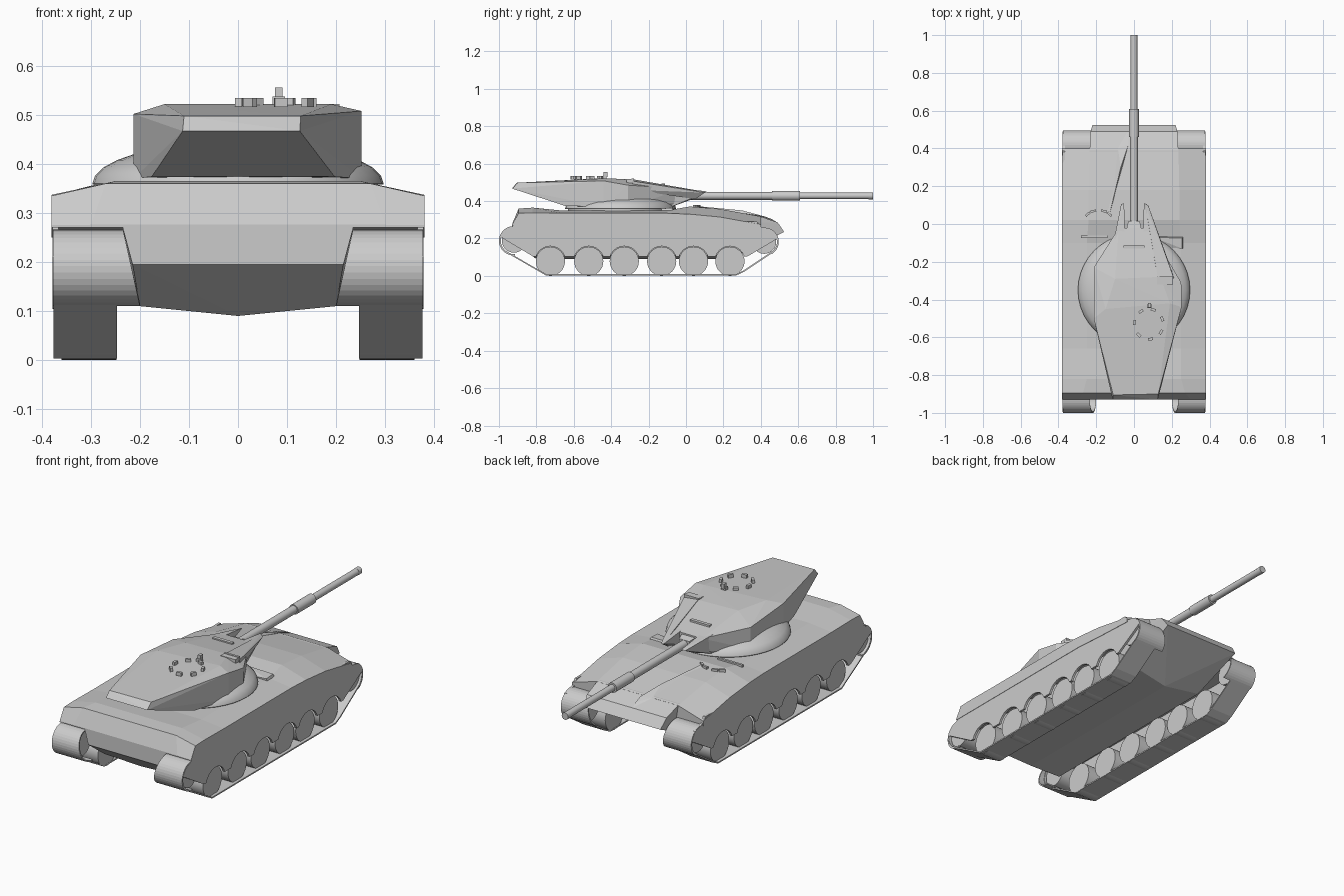
import bpy, bmesh, math
from mathutils import Matrix, Vector

if "Cube" in bpy.data.objects:
    bpy.data.objects.remove(bpy.data.objects["Cube"])


def finish(bm, name):
    bmesh.ops.recalc_face_normals(bm, faces=bm.faces)
    me = bpy.data.meshes.new(name)
    bm.to_mesh(me)
    bm.free()
    ob = bpy.data.objects.new(name, me)
    bpy.context.collection.objects.link(ob)
    return ob


def hull(name, pts, both=False):
    """Faceted block from the convex hull of points; both adds x-mirrored points."""
    bm = bmesh.new()
    pts = list(pts) + ([(-x, y, z) for x, y, z in pts if x] if both else [])
    for p in pts:
        bm.verts.new(p)
    bmesh.ops.convex_hull(bm, input=bm.verts)
    loose = [v for v in bm.verts if not v.link_faces]
    bmesh.ops.delete(bm, geom=loose, context='VERTS')
    return finish(bm, name)


def box(name, loc, size, rot=0):
    bm = bmesh.new()
    m = Matrix.Translation(loc) @ Matrix.Rotation(rot, 4, 'Z') @ Matrix.Diagonal((*size, 1))
    bmesh.ops.create_cube(bm, size=1, matrix=m)
    return finish(bm, name)


def smooth(ob):
    bpy.ops.object.select_all(action='DESELECT')
    ob.select_set(True)
    bpy.context.view_layer.objects.active = ob
    bpy.ops.object.shade_smooth_by_angle(angle=math.radians(30))


def cylinder(name, loc, r, depth, axis, sides=32):
    bm = bmesh.new()
    rot = Vector((0, 0, 1)).rotation_difference(Vector(axis)).to_matrix().to_4x4()
    bmesh.ops.create_cone(bm, cap_ends=True, segments=sides, radius1=r, radius2=r,
                          depth=depth, matrix=Matrix.Translation(loc) @ rot)
    ob = finish(bm, name)
    smooth(ob)
    return ob


def plate(name, prof, x0, x1):
    """Extrude a y-z outline from x0 to x1."""
    bm = bmesh.new()
    f = bm.faces.new([bm.verts.new((x0, y, z)) for y, z in prof])
    r = bmesh.ops.extrude_face_region(bm, geom=[f])
    vs = [v for v in r['geom'] if isinstance(v, bmesh.types.BMVert)]
    bmesh.ops.translate(bm, verts=vs, vec=(x1 - x0, 0, 0))
    return finish(bm, name)


def band(name, path, s, inner, outer, closed):
    """Thin strip along a y-z path; inner gives the inner x for a height."""
    bm = bmesh.new()
    rows = [(bm.verts.new((s * inner(z), y, z)), bm.verts.new((s * outer, y, z))) for y, z in path]
    for a, b in zip(rows, rows[1:] + (rows[:1] if closed else [])):
        bm.faces.new((a[0], a[1], b[1], b[0]))
    ob = finish(bm, name)
    ob.modifiers.new("thickness", 'SOLIDIFY').thickness = .007
    return ob


def arc(cy, cz, r, a0, a1, n):
    angs = [math.radians(a0 + (a1 - a0) * i / n) for i in range(n + 1)]
    return [(cy + r * math.cos(a), cz + r * math.sin(a)) for a in angs]


# Lower hull with shallow V belly, sloped nose and tail
hull("lower_hull", [(.235, -.915, .30), (.235, -.93, .27), (.215, -.93, .195), (.2, -.82, .11),
                    (0, -.8, .09), (0, .24, .09), (.2, .26, .11), (.22, .525, .235),
                    (.23, .49, .286), (.235, .39, .321)], True)

# Upper deck lofted from cross-sections: y, bottom z, edge z, inner x, inner z
sections = [(-.93, .27, .275, .3, .276), (-.895, .27, .335, .27, .36), (-.82, .27, .337, .25, .365),
            (-.66, .27, .335, .25, .349), (-.1, .27, .335, .25, .35), (.02, .27, .33, .24, .371),
            (.18, .26, .315, .24, .358), (.4, .25, .275, .235, .318)]
bm = bmesh.new()
rings = []
for y, zb, ze, xi, zi in sections:
    ring = [(-.38, zb), (-.38, ze), (-xi, zi), (xi, zi), (.38, ze), (.38, zb)]
    rings.append([bm.verts.new((x, y, z)) for x, z in ring])
for a, b in zip(rings, rings[1:]):
    for i in range(6):
        j = (i + 1) % 6
        bm.faces.new((a[i], a[j], b[j], b[i]))
bm.faces.new(rings[0])
bm.faces.new(rings[-1])
finish(bm, "upper_deck")

# Running gear: scalloped skirts, tracks, wheels and curved end guards
wheel_y = [-.725, -.52, -.33, -.13, .04, .235]
skirt = [(-.92, .29), (-.925, .266), (-.97, .245), (-.994, .21), (-.82, .105)]
for y in wheel_y:
    skirt += arc(y, .078, .081, 161, 19, 10)
skirt += [(.33, .105), (.49, .2), (.465, .245), (.4, .262), (.38, .29)]
belt = arc(-.922, .188, .075, 90, 232, 14) + [(-.75, .003), (.27, .003), (.31, .022)] \
    + arc(.42, .182, .073, -48, 90, 14)
for side, s in (("left", -1), ("right", 1)):
    plate(side + "_skirt", skirt, s * .366, s * .378)
    band(side + "_track", belt, s, lambda z: .247, .376, True)
    slant = lambda z: .2 + (z - .11) * .22
    band(side + "_rear_guard", arc(-.922, .188, .078, 80, 275, 20), s, slant, .377, False)
    band(side + "_front_guard", arc(.42, .182, .076, 110, -60, 18), s, slant, .377, False)
    for i, y in enumerate(wheel_y):
        cylinder(f"{side}_road_wheel_{i + 1}", (s * .304, y, .078), .078, .112, (1, 0, 0))
    cylinder(side + "_rear_drum", (s * .309, -.92, .188), .064, .112, (1, 0, 0))
    cylinder(side + "_front_drum", (s * .309, .418, .182), .064, .112, (1, 0, 0))

# Turret ring and flattened dome
cylinder("turret_ring", (0, -.36, .348), .27, .04, (0, 0, 1), 40)
bm = bmesh.new()
bmesh.ops.create_uvsphere(bm, u_segments=40, v_segments=16, radius=1,
                          matrix=Matrix.Translation((0, -.35, .36)) @ Matrix.Diagonal((.297, .297, .086, 1)))
bmesh.ops.bisect_plane(bm, geom=bm.verts[:] + bm.edges[:] + bm.faces[:], plane_co=(0, 0, .358),
                       plane_no=(0, 0, -1), clear_outer=True)
bmesh.ops.holes_fill(bm, edges=bm.edges)
smooth(finish(bm, "turret_dome"))

# Asymmetric faceted turret body
hull("turret_body", [(-.11, -.905, .498), (.128, -.9, .498), (-.113, -.93, .467), (.126, -.93, .467),
                     (-.176, -.645, .374), (.197, -.645, .374), (-.213, -.5, .502), (.252, -.44, .508),
                     (-.213, -.5, .37), (.252, -.44, .37),
                     (-.15, -.45, .522), (.19, -.42, .522), (-.1, -.29, .515), (.14, -.28, .514),
                     (-.213, -.23, .48), (.25, -.31, .485), (-.213, -.23, .366), (.248, -.31, .366),
                     (.2, -.24, .366), (-.1, -.09, .362), (.1, -.09, .362),
                     (-.08, -.02, .466), (.08, -.02, .466), (-.07, -.02, .395), (.07, -.02, .395)])

# Pointed cheeks beside the gun
for side, s in (("left", -1), ("right", 1)):
    hull(side + "_gun_cheek", [(s * x, y, z) for x, y, z in
         [(.052, .11, .452), (.068, .105, .446), (.05, -.06, .472), (.05, -.06, .385),
          (.105, -.08, .474), (.1, -.09, .365), (.066, .04, .412)]])
hull("right_cheek_armour", [(.06, .1, .45), (.075, .1, .445), (.125, -.28, .516), (.212, -.29, .508),
                            (.212, -.28, .46), (.12, -.28, .46), (.07, .05, .41)])

# Gun
hull("gun_mantlet", [(.048, -.06, .468), (.048, -.06, .385), (.03, .015, .45), (.03, .015, .405)], True)
for name, y0, y1, r in (("gun_barrel_base", -.05, .47, .021), ("gun_sleeve", .46, .61, .026),
                        ("gun_barrel", .6, 1, .0175), ("gun_muzzle", .975, 1, .0185)):
    cylinder(name, (0, (y0 + y1) / 2, .428), r, y1 - y0, (0, 1, 0), 20)

# Cupola periscopes and sight
for i in range(7):
    a = math.radians(20 + i * 51.4)
    box(f"cupola_periscope_{i + 1}", (.078 + .076 * math.cos(a), -.53 + .08 * math.sin(a), .525),
        (.014, .026, .018), a)
box("cupola_sight_base", (.083, -.435, .528), (.026, .02, .02))
box("cupola_sight", (.083, -.43, .542), (.016, .022, .027))
box("gunner_sight_lower", (.165, -.302, .508), (.085, .034, .022))
box("gunner_sight_upper", (.165, -.285, .512), (.085, .012, .02))
box("turret_roof_slot", (0, -.122, .487), (.112, .018, .012))

# Hull-top details
for i, (x, y, a) in enumerate([(-.245, .052, .7), (-.215, .068, .25), (-.16, .068, -.25), (-.13, .052, -.7)]):
    box(f"driver_periscope_{i + 1}", (x, y, .37), (.03, .012, .016), a)
hull("glacis_ridge", [(-.155, .06, .362), (-.13, .05, .374), (-.085, .4, .318), (-.035, .49, .285),
                      (-.03, .46, .303), (-.03, .42, .318), (-.07, .3, .35)])
hull("right_deck_block", [(.1, -.06, .345), (.1, -.07, .366), (.26, -.065, .345), (.255, -.075, .364),
                          (.26, -.13, .345), (.255, -.13, .36), (.1, -.12, .345)])
box("left_deck_rail", (-.21, -.068, .358), (.14, .012, .014))
